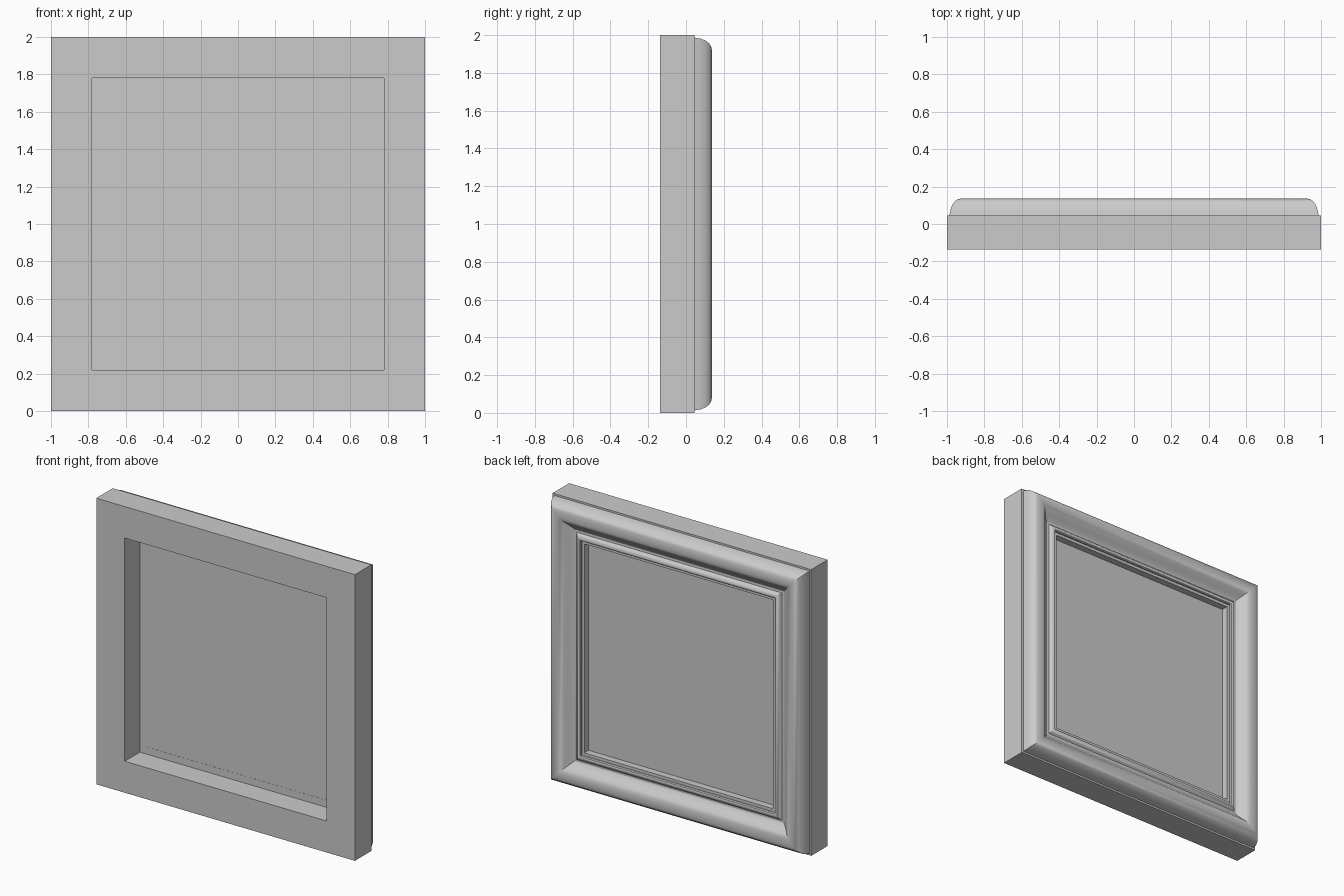
import bpy, bmesh, math

if "Cube" in bpy.data.objects:
    bpy.data.objects.remove(bpy.data.objects["Cube"])

grey = bpy.data.materials.new("plain_grey")
grey.diffuse_color = (0.6, 0.6, 0.6, 1)
grey.use_nodes = True
grey.node_tree.nodes["Principled BSDF"].inputs["Base Color"].default_value = grey.diffuse_color


def finish(name, bm):
    bmesh.ops.recalc_face_normals(bm, faces=bm.faces)
    mesh = bpy.data.meshes.new(name)
    bm.to_mesh(mesh)
    bm.free()
    mesh.materials.append(grey)
    obj = bpy.data.objects.new(name, mesh)
    bpy.context.collection.objects.link(obj)
    bpy.ops.object.select_all(action='DESELECT')
    obj.select_set(True)
    bpy.context.view_layer.objects.active = obj
    bpy.ops.object.shade_smooth_by_angle(angle=math.radians(32))
    return obj


def square_ring(name, profile):
    """Sweep a closed (half size, depth) profile round a mitred square."""
    bm = bmesh.new()
    rings = [[bm.verts.new((sx * h, y, 1 + sz * h)) for h, y in profile]
             for sx, sz in ((-1, -1), (1, -1), (1, 1), (-1, 1))]
    n = len(profile)
    for c in range(4):
        a, b = rings[c], rings[(c + 1) % 4]
        for i in range(n):
            j = (i + 1) % n
            bm.faces.new((a[i], a[j], b[j], b[i]))
    return finish(name, bm)


# Frame section: square outer body, moulded face, stepped lip, open rebate
body = [(0.78, 0.03), (0.78, -0.137), (1.0, -0.137), (1.0, 0.045)]
outer_round = [(0.987, 0.045), (0.982, 0.075), (0.972, 0.102),
               (0.957, 0.122), (0.94, 0.133), (0.92, 0.137)]
cove = [(0.90, 0.137), (0.882, 0.132), (0.862, 0.118), (0.842, 0.098),
        (0.824, 0.082), (0.808, 0.074), (0.794, 0.076)]
bead = [(0.784, 0.086), (0.775, 0.095), (0.765, 0.098), (0.755, 0.095),
        (0.75, 0.088)]
lip = [(0.75, 0.08), (0.73, 0.08), (0.73, 0.03)]
square_ring("moulded_frame", body + outer_round + cove + bead + lip)

# Thin panel filling the opening
bm = bmesh.new()
bmesh.ops.create_cube(bm, size=1)
for v in bm.verts:
    v.co = (v.co.x * 1.46, 0.032 + v.co.y * 0.002, 1 + v.co.z * 1.46)
finish("panel", bm)
